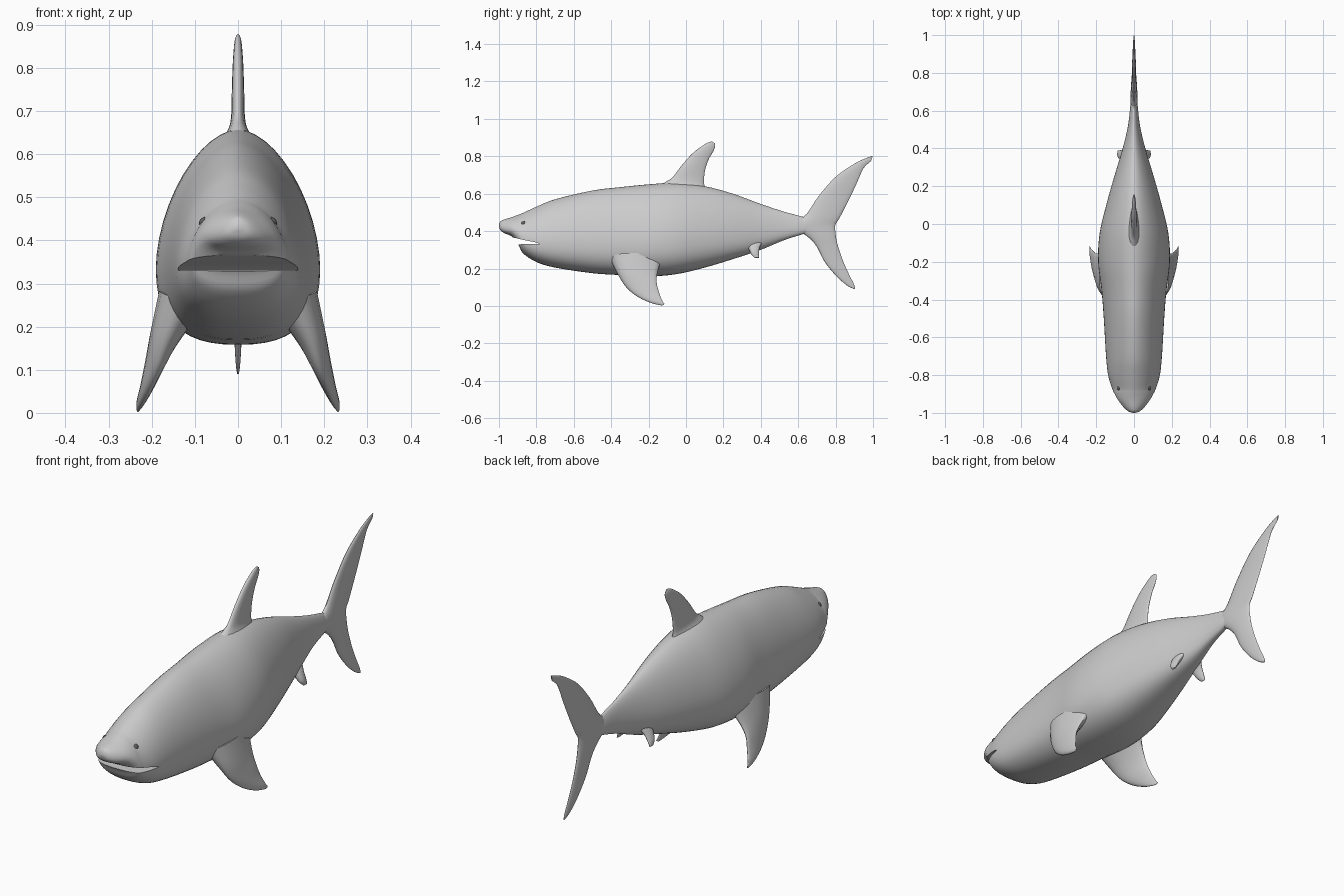
import bpy
import bmesh
import math
from mathutils import Vector

start_cube = bpy.data.objects.get("Cube")
if start_cube:
    bpy.data.objects.remove(start_cube, do_unlink=True)


def make_material(name, value):
    material = bpy.data.materials.new(name)
    material.use_nodes = True
    colour = (value, value, value, 1)
    material.diffuse_color = colour
    shader = material.node_tree.nodes["Principled BSDF"]
    shader.inputs["Base Color"].default_value = colour
    shader.inputs["Roughness"].default_value = 0.6
    return material


skin = make_material("shark grey", 0.6)
eye_dark = make_material("eye dark grey", 0.12)


def spline(rows, steps):
    """Pass a smooth curve through rows of values."""
    result = []
    for i in range(len(rows) - 1):
        before, a, b = rows[max(i - 1, 0)], rows[i], rows[i + 1]
        after = rows[min(i + 2, len(rows) - 1)]
        for step in range(steps):
            t = step / steps
            result.append([
                q + t * ((r - p) / 2 + t * (p - 2.5 * q + 2 * r - s / 2
                                            + t * (1.5 * (q - r) + (s - p) / 2)))
                for p, q, r, s in zip(before, a, b, after)])
    result.append(list(rows[-1]))
    return result


def finish(obj, material, angle=60):
    obj.data.materials.append(material)
    bpy.ops.object.select_all(action="DESELECT")
    obj.select_set(True)
    bpy.context.view_layer.objects.active = obj
    bpy.ops.object.shade_smooth_by_angle(angle=math.radians(angle))
    return obj


def loft(name, rings):
    """Skin a run of closed rings and cap both ends."""
    bm = bmesh.new()
    loops = [[bm.verts.new(point) for point in ring] for ring in rings]
    for a, b in zip(loops, loops[1:]):
        for i in range(len(a)):
            j = (i + 1) % len(a)
            bm.faces.new((a[i], a[j], b[j], b[i]))
    bm.faces.new(loops[0][::-1])
    bm.faces.new(loops[-1])
    bmesh.ops.recalc_face_normals(bm, faces=bm.faces)
    mesh = bpy.data.meshes.new(name)
    bm.to_mesh(mesh)
    bm.free()
    obj = bpy.data.objects.new(name, mesh)
    bpy.context.collection.objects.link(obj)
    return obj


def rounded(value, power):
    return math.copysign(abs(value) ** (2 / power), value)


def body_ring(y, bottom, top, half_width, count=48):
    """Egg shaped section: narrow back, broad and flatter belly."""
    middle = bottom + (top - bottom) * 0.36
    ring = []
    for i in range(count):
        angle = math.tau * i / count
        c, s = math.cos(angle), math.sin(angle)
        power = 1.75 if s > 0 else 2.5
        height = top - middle if s > 0 else middle - bottom
        ring.append((half_width * rounded(c, power), y,
                     middle + height * rounded(s, power)))
    return ring


def fin(name, sections, thick_axis, count=20, side=1):
    """Rows hold leading point, trailing point and half thickness."""
    axis = Vector(thick_axis).normalized()
    rings = []
    for row in spline(sections, 5):
        lead, trail = Vector(row[:3]), Vector(row[3:6])
        ring = []
        for i in range(count):
            angle = math.tau * i / count
            along = (1 - math.cos(angle)) / 2
            thick = max(row[6], 0.001) * math.sin(angle) * (1.25 - 0.5 * along)
            point = lead.lerp(trail, along) + axis * thick
            point.x *= side
            ring.append(point)
        rings.append(ring)
    return finish(loft(name, rings), skin)


def flat_fin(name, sections):
    """Upright fin on the centre line, given in side view."""
    rows = [(0, a, b, 0, c, d, t) for a, b, c, d, t in sections]
    return fin(name, rows, (1, 0, 0))


# Body: distance along, belly height, back height, half width
stations = [
    (-1, .425, .435, .006), (-.992, .405, .452, .03),
    (-.97, .388, .463, .055), (-.93, .37, .475, .085),
    (-.895, .325, .488, .105), (-.87, .28, .498, .116),
    (-.8, .235, .53, .137), (-.7, .205, .57, .148),
    (-.5, .175, .617, .16), (-.35, .165, .635, .172),
    (-.2, .158, .65, .19), (-.05, .17, .658, .182),
    (.1, .205, .64, .147), (.25, .25, .6, .105),
    (.4, .3, .545, .06), (.52, .35, .505, .032),
    (.62, .382, .478, .02), (.72, .41, .45, .008)]
body = loft("body", [body_ring(*row) for row in spline(stations, 4)])

# Open mouth cut as a wedge under the snout
mouth_side = [(-1.1, .327), (-.78, .331), (-.8, .339), (-.86, .351),
              (-.93, .367), (-1.1, .4)]
cutter = loft("mouth_cutter",
              [[(x, y, z) for y, z in mouth_side] for x in (-.3, .3)])
cutter.hide_render = True
cut = body.modifiers.new("mouth", "BOOLEAN")
cut.operation = "DIFFERENCE"
cut.solver = "EXACT"
cut.object = cutter
bpy.context.view_layer.objects.active = body
bpy.ops.object.modifier_apply(modifier=cut.name)
bpy.data.objects.remove(cutter, do_unlink=True)
finish(body, skin, 40)

# Dorsal fin, flared where it meets the back
flat_fin("dorsal_fin", [
    (-.17, .62, .12, .60, .05), (-.11, .662, .1, .64, .024),
    (-.07, .69, .096, .672, .016), (-.02, .755, .103, .73, .014),
    (.04, .82, .122, .785, .012), (.1, .864, .145, .825, .009),
    (.125, .876, .156, .853, .006), (.14, .879, .153, .87, .002)])

# Tail fin from lower tip to upper tip
flat_fin("tail_fin", [
    (.9, .09, .905, .092, .002), (.86, .11, .897, .118, .005),
    (.8, .163, .87, .172, .008), (.74, .238, .84, .24, .01),
    (.7, .315, .814, .315, .013), (.66, .362, .802, .37, .016),
    (.58, .43, .798, .43, .018), (.645, .492, .818, .465, .016),
    (.71, .588, .86, .545, .012), (.8, .69, .908, .645, .01),
    (.9, .76, .935, .708, .007), (.96, .789, .955, .744, .005),
    (.998, .802, .99, .775, .002)])

pectoral = [
    (.13, -.41, .26, .13, -.12, .27, .055),
    (.168, -.365, .17, .172, -.15, .19, .034),
    (.19, -.32, .1, .2, -.157, .13, .021),
    (.21, -.26, .05, .215, -.145, .075, .014),
    (.225, -.19, .017, .23, -.128, .03, .008),
    (.232, -.13, .002, .235, -.115, .01, .002)]
pelvic = [
    (.03, .31, .34, .03, .42, .36, .02),
    (.06, .335, .305, .06, .395, .315, .016),
    (.077, .348, .277, .077, .39, .28, .012),
    (.085, .365, .258, .085, .39, .258, .004)]

# Paired fins and eyes
for label, side in (("left", 1), ("right", -1)):
    fin(label + "_pectoral_fin", pectoral, (1, 0, .35), side=side)
    fin(label + "_pelvic_fin", pelvic, (1, 0, .5), side=side)
    bpy.ops.mesh.primitive_uv_sphere_add(
        segments=20, ring_count=12, radius=.014,
        location=(side * .083, -.87, .445))
    eye = bpy.context.object
    eye.name = label + "_eye"
    hit, spot, normal, _ = body.closest_point_on_mesh(eye.location)
    eye.location = spot - normal * .009
    finish(eye, eye_dark)
